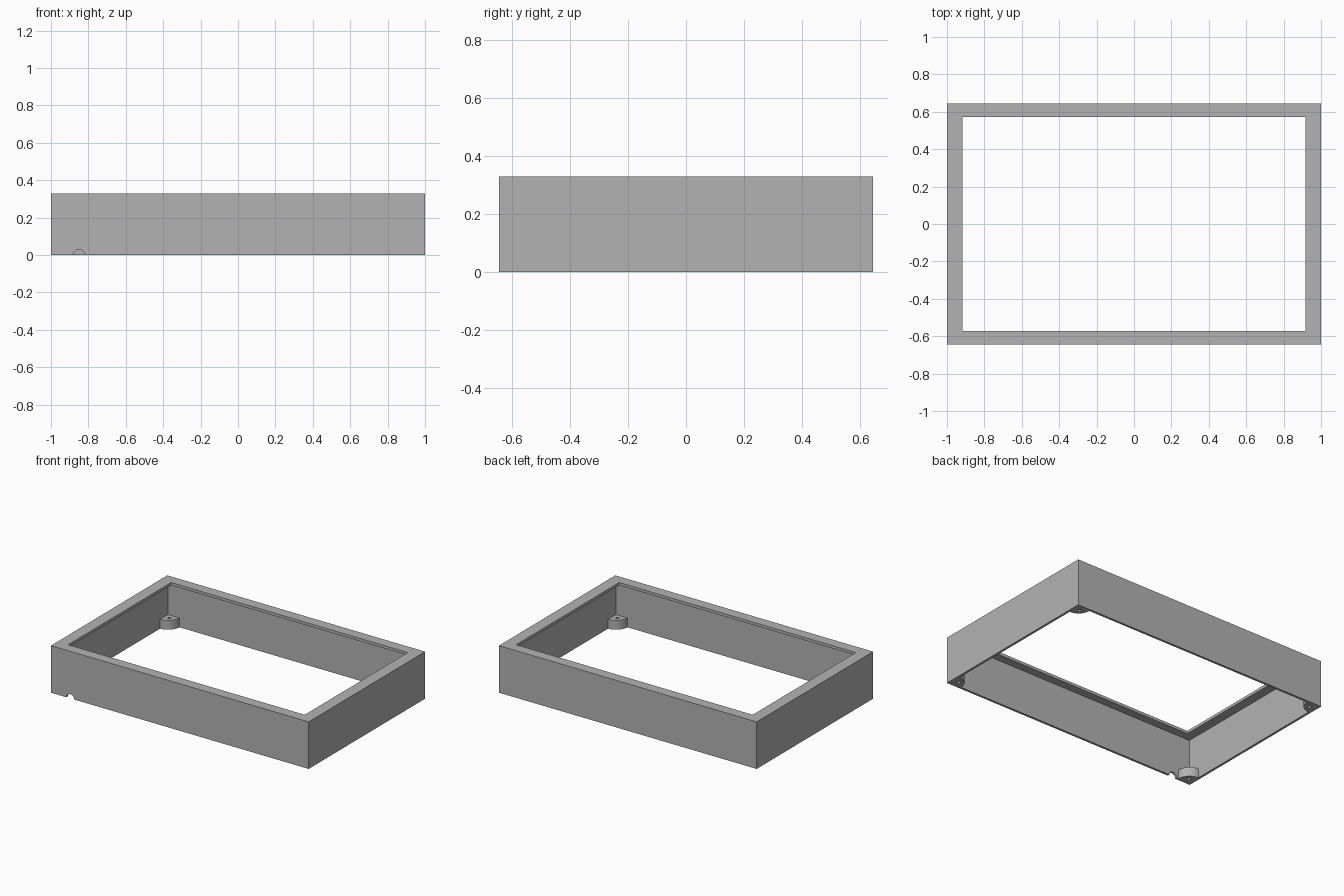
import bpy, bmesh, math

if "Cube" in bpy.data.objects:
    bpy.data.objects.remove(bpy.data.objects["Cube"])

X, Y, H = 1.0, 0.645, 0.33      # outer half sizes and height
WALL, LIP = 0.016, 0.02         # side wall and top lip thickness
OX, OY = 0.918, 0.571           # half sizes of the top opening
BOSS_R, BOSS_H = 0.088, 0.065   # quarter-round screw bosses

grey = bpy.data.materials.new("plain grey")
grey.diffuse_color = (0.45, 0.45, 0.45, 1)
grey.use_nodes = True
grey.node_tree.nodes["Principled BSDF"].inputs["Base Color"].default_value = grey.diffuse_color


def add_object(name, bm):
    bmesh.ops.recalc_face_normals(bm, faces=bm.faces)
    mesh = bpy.data.meshes.new(name)
    bm.to_mesh(mesh)
    bm.free()
    ob = bpy.data.objects.new(name, mesh)
    bpy.context.collection.objects.link(ob)
    mesh.materials.append(grey)
    return ob


def prism(name, outline, z0, z1):
    bm = bmesh.new()
    face = bm.faces.new([bm.verts.new((x, y, z0)) for x, y in outline])
    top = bmesh.ops.extrude_face_region(bm, geom=[face])["geom"]
    verts = [v for v in top if isinstance(v, bmesh.types.BMVert)]
    bmesh.ops.translate(bm, verts=verts, vec=(0, 0, z1 - z0))
    return add_object(name, bm)


def cylinder(name, r, depth, loc, rot=(0, 0, 0)):
    bpy.ops.mesh.primitive_cylinder_add(vertices=32, radius=r, depth=depth,
                                        location=loc, rotation=rot)
    ob = bpy.context.object
    ob.name = name
    ob.data.materials.append(grey)
    return ob


def cut(ob, cutter):
    mod = ob.modifiers.new("cut", 'BOOLEAN')
    mod.operation, mod.solver, mod.object = 'DIFFERENCE', 'EXACT', cutter
    bpy.ops.object.select_all(action='DESELECT')
    bpy.context.view_layer.objects.active = ob
    ob.select_set(True)
    bpy.ops.object.modifier_apply(modifier=mod.name)
    bpy.data.objects.remove(cutter)
    bpy.ops.object.shade_smooth_by_angle(angle=math.radians(30))


# Bezel: an L-shaped wall and lip section carried round a rectangle
section = [(X, Y, 0), (X, Y, H), (OX, OY, H), (OX, OY, H - LIP),
           (X - WALL, Y - WALL, H - LIP), (X - WALL, Y - WALL, 0)]
bm = bmesh.new()
loops = [[bm.verts.new((sx * x, sy * y, z))
          for sx, sy in ((1, 1), (-1, 1), (-1, -1), (1, -1))]
         for x, y, z in section]
for i, a in enumerate(loops):
    b = loops[(i + 1) % len(loops)]
    for k in range(4):
        n = (k + 1) % 4
        bm.faces.new((a[k], a[n], b[n], b[k]))
bezel = add_object("bezel", bm)

# Half-round cable notch in the lower front edge
cut(bezel, cylinder("notch_cutter", 0.03, 0.1, (-0.85, -Y, 0),
                    (math.pi / 2, 0, 0)))

# Quarter-round screw bosses in the four corners
for sx, side in ((-1, "left"), (1, "right")):
    for sy, end in ((-1, "front"), (1, "back")):
        cx, cy = X - WALL, Y - WALL
        outline = [(sx * cx, sy * cy)]
        for i in range(17):
            t = math.pi / 2 * i / 16
            outline.append((sx * (cx - BOSS_R * math.cos(t)),
                            sy * (cy - BOSS_R * math.sin(t))))
        boss = prism(f"{end}_{side}_screw_boss", outline, 0, BOSS_H)
        cut(boss, cylinder("hole_cutter", 0.011, 0.3,
                           (sx * (cx - 0.037), sy * (cy - 0.037), 0)))
